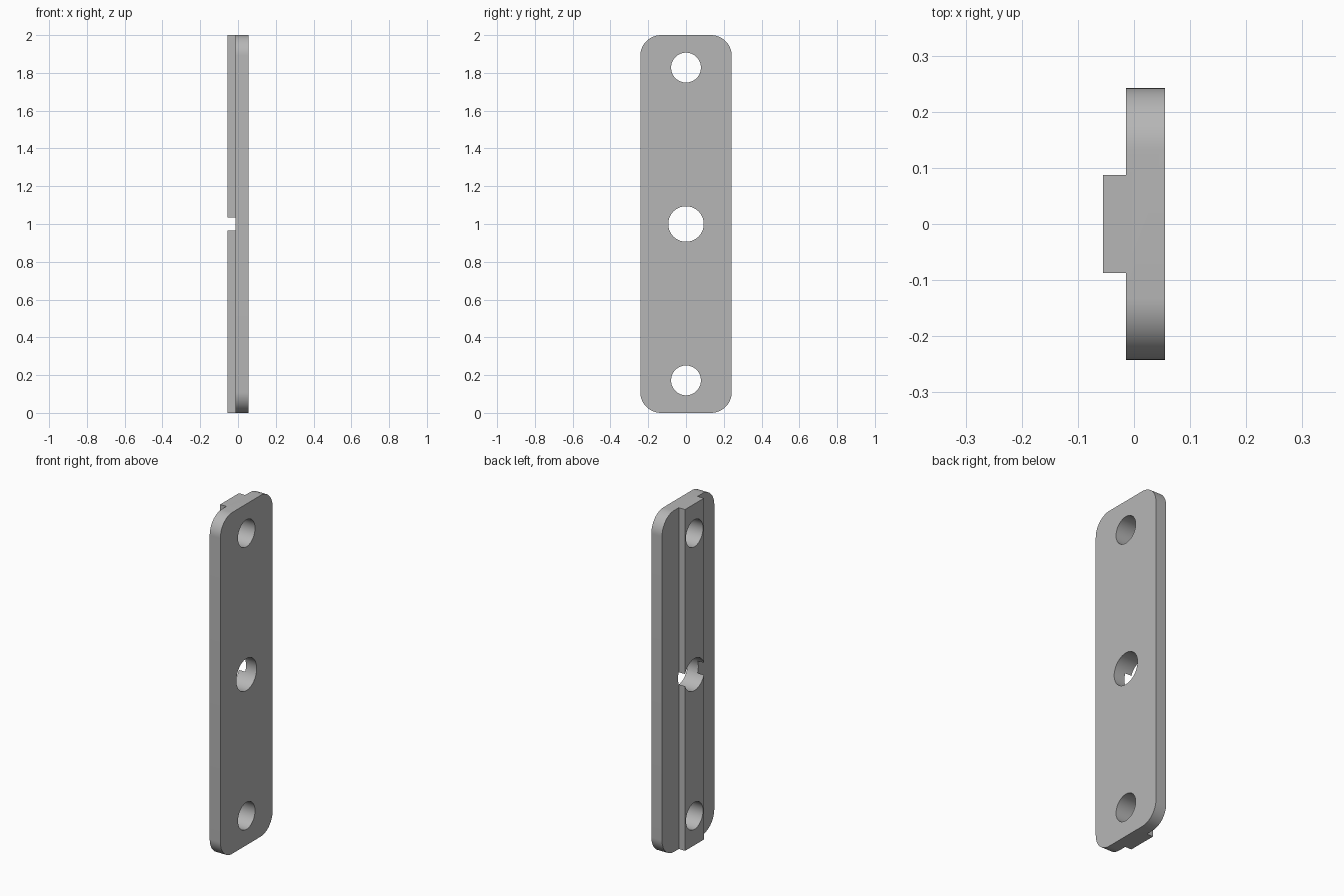
import bpy, bmesh, math
from mathutils import Matrix

if "Cube" in bpy.data.objects:
    bpy.data.objects.remove(bpy.data.objects["Cube"], do_unlink=True)

LENGTH, HALF_WIDTH, CORNER = 2.0, 0.242, 0.11
FACE_X, STEP_X, RIB_X = 0.055, -0.014, -0.055
RIB_HALF = 0.087

grey = bpy.data.materials.new("plain grey")
grey.use_nodes = True
colour = (0.47, 0.47, 0.47, 1)
grey.diffuse_color = colour
grey.node_tree.nodes["Principled BSDF"].inputs["Base Color"].default_value = colour


def prism(name, outline, x0, x1):
    """Extrude a (y, z) outline from x0 to x1."""
    bm = bmesh.new()
    face = bm.faces.new([bm.verts.new((x0, y, z)) for y, z in outline])
    moved = bmesh.ops.extrude_face_region(bm, geom=[face])["geom"]
    verts = [v for v in moved if isinstance(v, bmesh.types.BMVert)]
    bmesh.ops.translate(bm, verts=verts, vec=(x1 - x0, 0, 0))
    bmesh.ops.recalc_face_normals(bm, faces=bm.faces)
    mesh = bpy.data.meshes.new(name)
    bm.to_mesh(mesh)
    bm.free()
    mesh.materials.append(grey)
    obj = bpy.data.objects.new(name, mesh)
    bpy.context.collection.objects.link(obj)
    return obj


def arc(y, z, radius, start, sweep, steps):
    angles = [start + sweep * i / steps for i in range(steps + 1)]
    return [(y + radius * math.cos(a), z + radius * math.sin(a)) for a in angles]


def combine(target, other, operation):
    """Apply a boolean and discard the second shape."""
    mod = target.modifiers.new("boolean", 'BOOLEAN')
    mod.operation, mod.solver, mod.object = operation, 'EXACT', other
    other.hide_render = True
    bpy.context.view_layer.objects.active = target
    bpy.ops.object.modifier_apply(modifier=mod.name)
    bpy.data.objects.remove(other, do_unlink=True)


# Plate with rounded corners
outline = []
inner = HALF_WIDTH - CORNER
for i, (y, z) in enumerate([(inner, LENGTH - CORNER), (-inner, LENGTH - CORNER),
                            (-inner, CORNER), (inner, CORNER)]):
    outline += arc(y, z, CORNER, i * math.pi / 2, math.pi / 2, 16)
plate = prism("mounting_plate", outline, STEP_X, FACE_X)

# Raised rib along the whole plate
rib = prism("rib", [(-RIB_HALF, 0), (RIB_HALF, 0), (RIB_HALF, LENGTH), (-RIB_HALF, LENGTH)],
            RIB_X, STEP_X)
combine(plate, rib, 'UNION')

# Screw holes; the wider middle one cuts right through the rib
for z, radius in [(0.172, 0.079), (1.0, 0.094), (1.828, 0.079)]:
    circle = arc(0, z, radius, 0, 2 * math.pi, 64)[:-1]
    combine(plate, prism("hole_cutter", circle, -0.2, 0.2), 'DIFFERENCE')

# Smooth curves, sharp edges
bpy.ops.object.select_all(action='DESELECT')
plate.select_set(True)
bpy.context.view_layer.objects.active = plate
bpy.ops.object.shade_smooth_by_angle(angle=math.radians(30))
